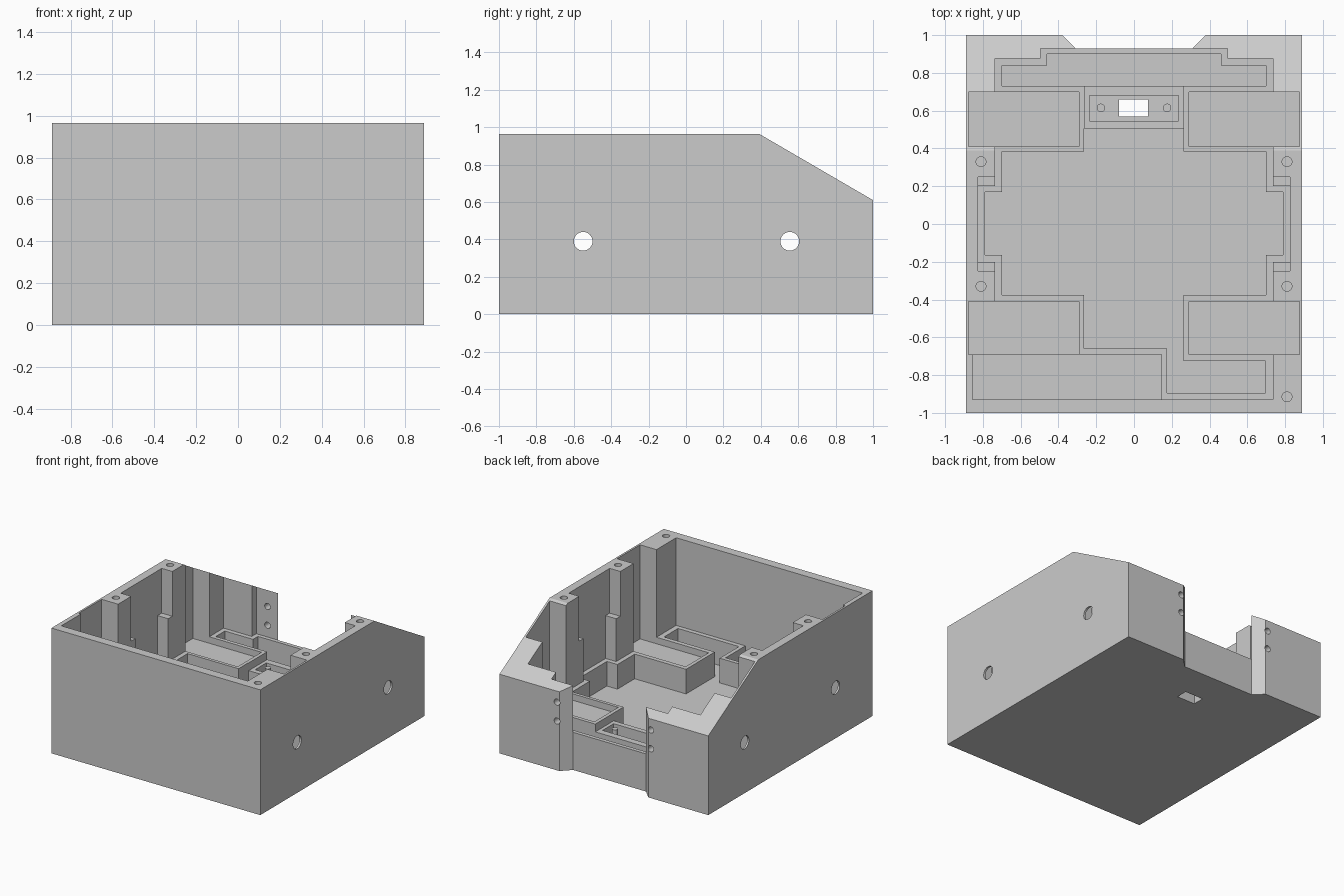
import bpy, bmesh
from mathutils import Vector, Matrix

old = bpy.data.objects.get("Cube")
if old:
    bpy.data.objects.remove(old, do_unlink=True)

grey = bpy.data.materials.new("light_grey_plastic")
grey.use_nodes = True
grey.diffuse_color = (0.6, 0.6, 0.6, 1)
grey.node_tree.nodes["Principled BSDF"].inputs["Base Color"].default_value = (0.6, 0.6, 0.6, 1)

TOP = 1.2      # cutters end above the rim
FLOOR = 0.10   # main floor
LEDGE = 0.29   # top of the low inner walls


def finish(name, bm):
    bmesh.ops.recalc_face_normals(bm, faces=bm.faces)
    mesh = bpy.data.meshes.new(name)
    bm.to_mesh(mesh)
    bm.free()
    mesh.materials.append(grey)
    obj = bpy.data.objects.new(name, mesh)
    bpy.context.collection.objects.link(obj)
    return obj


def prism(name, points, sweep):
    """Extrude a closed outline along a vector."""
    bm = bmesh.new()
    face = bm.faces.new([bm.verts.new(p) for p in points])
    out = bmesh.ops.extrude_face_region(bm, geom=[face])
    bmesh.ops.translate(bm, vec=sweep, verts=[v for v in out["geom"] if isinstance(v, bmesh.types.BMVert)])
    return finish(name, bm)


def box(name, x0, x1, y0, y1, z0, z1=TOP):
    return prism(name, [(x0, y0, z0), (x1, y0, z0), (x1, y1, z0), (x0, y1, z0)], (0, 0, z1 - z0))


def rod(name, centre, axis, radius, length):
    bm = bmesh.new()
    turn = Vector(axis).to_track_quat("Z", "Y").to_matrix().to_4x4()
    bmesh.ops.create_cone(bm, cap_ends=True, segments=32, radius1=radius, radius2=radius,
                          depth=length, matrix=Matrix.Translation(centre) @ turn)
    return finish(name, bm)


# Outer block with the sloped rear top
side = [(-1, 0), (1, 0), (1, 0.61), (0.39, 0.965), (-1, 0.965)]
case = prism("case", [(-0.89, y, z) for y, z in side], (1.78, 0, 0))
cutters = []


def cut(x0, x1, y0, y1, z0, z1=TOP):
    cutters.append(box("cutter", x0, x1, y0, y1, z0, z1))


def drill(centre, axis, radius, length):
    cutters.append(rod("cutter", centre, axis, radius, length))


# Upper cavity
cut(-0.735, 0.735, -0.93, 0.875, LEDGE)
cut(-0.495, 0.495, 0.5, 0.93, LEDGE)
cut(-0.825, 0.825, -0.20, 0.20, LEDGE)
cut(-0.825, 0.825, -0.25, 0.25, 0.62)

# Floor cavity
cut(-0.70, 0.70, -0.375, 0.385, FLOOR)
cut(-0.79, 0.79, -0.165, 0.17, FLOOR)
cut(-0.265, 0.262, -0.66, 0.505, FLOOR)
cut(0.175, 0.262, -0.895, -0.5, FLOOR)
cut(0.175, 0.695, -0.895, -0.725, FLOOR)
cut(-0.70, 0.70, 0.73, 0.84, FLOOR)
cut(-0.46, 0.46, 0.78, 0.90, FLOOR)

# Connector seat between the rear trays, with its slot
cut(-0.262, 0.262, 0.45, 0.78, 0.23)
cut(-0.235, 0.235, 0.545, 0.68, 0.13)
cut(-0.08, 0.075, 0.57, 0.66, -0.1)

# Long front compartment
cut(-0.855, 0.145, -0.93, -0.69, FLOOR)

# Four trays, each with a round hole in the side wall
for s in (-1, 1):
    xa, xb = sorted((s * 0.29, s * 0.875))
    for y0, y1 in ((0.41, 0.70), (-0.69, -0.41)):
        cut(xa, xb, y0, y1, 0.24)
        drill((s * 0.88, (y0 + y1) / 2, 0.39), (1, 0, 0), 0.05, 0.1)

# Rear opening with flared sides
flare = [(-0.31, 0.93), (0.31, 0.93), (0.41, 1.03), (-0.41, 1.03)]
cutters.append(prism("cutter", [(x, y, -0.1) for x, y in flare], (0, 0, TOP)))
cut(-0.31, 0.31, 0.85, 1.02, LEDGE)

# Screw holes in the posts and in the rear wall
for x, y in ((-0.81, 0.33), (0.81, 0.33), (-0.81, -0.33), (0.81, -0.33), (0.81, -0.915)):
    drill((x, y, 0.965), (0, 0, 1), 0.026, 0.4)
for x in (-0.40, 0.40):
    for z in (0.38, 0.525):
        drill((x, 0.965, z), (0, 1, 0), 0.024, 0.2)

for c in cutters:
    mod = case.modifiers.new("cut", "BOOLEAN")
    mod.operation = "DIFFERENCE"
    mod.solver = "EXACT"
    mod.object = c

# Bake the cuts and drop the cutters
graph = bpy.context.evaluated_depsgraph_get()
baked = bpy.data.meshes.new_from_object(case.evaluated_get(graph))
case.modifiers.clear()
case.data = baked
baked.name = "case"
for c in cutters:
    bpy.data.objects.remove(c, do_unlink=True)

# Locating pegs in the connector seat
for name, x in (("right_peg", -0.175), ("left_peg", 0.175)):
    rod(name, (x, 0.615, 0.18), (0, 0, 1), 0.022, 0.11)
